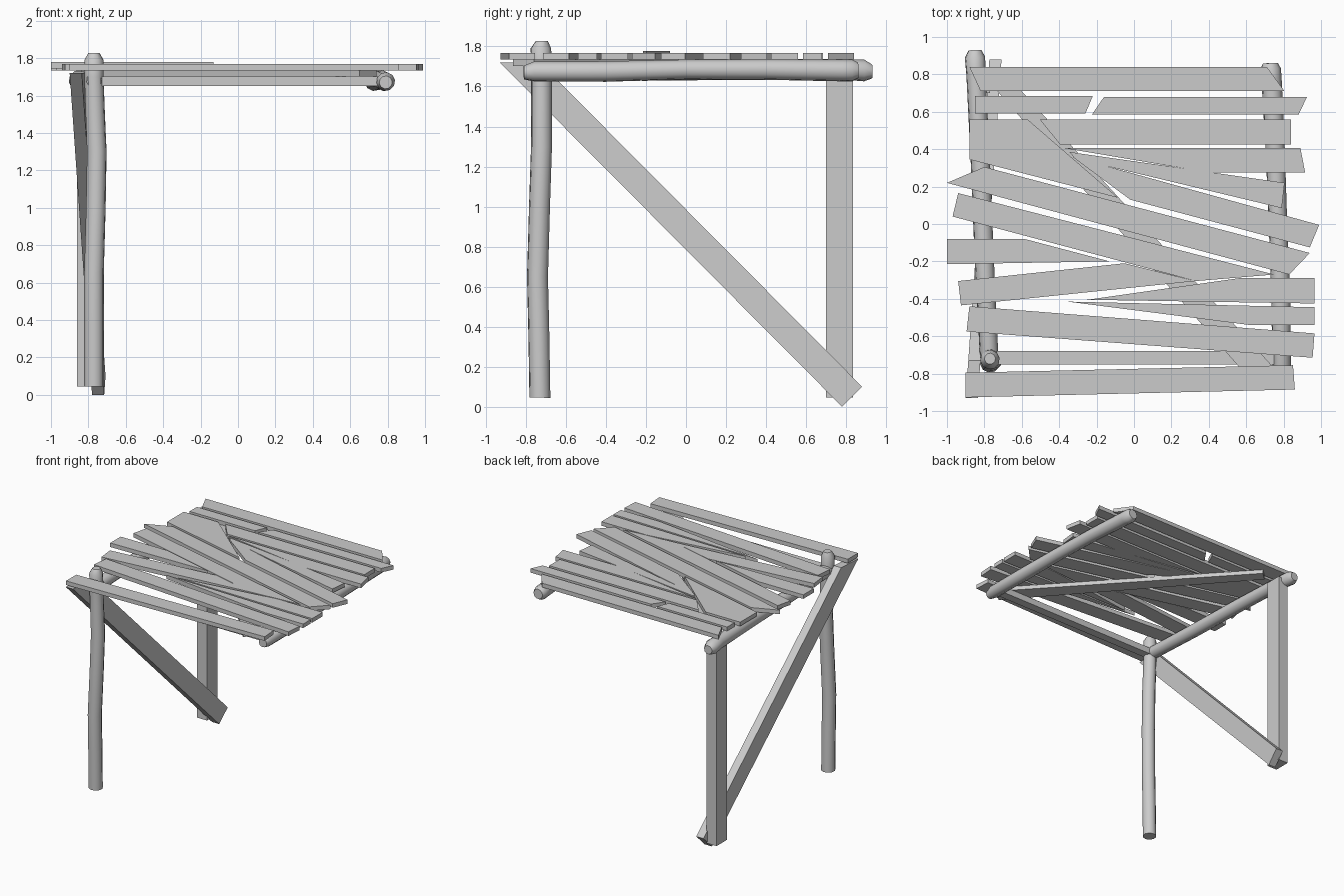
import bpy, bmesh, math
from mathutils import Vector

if "Cube" in bpy.data.objects:
    bpy.data.objects.remove(bpy.data.objects["Cube"])


def finish(name, bm):
    bmesh.ops.recalc_face_normals(bm, faces=bm.faces)
    me = bpy.data.meshes.new(name)
    bm.to_mesh(me)
    bm.free()
    ob = bpy.data.objects.new(name, me)
    bpy.context.collection.objects.link(ob)
    return ob


def prism(name, lower, upper):
    """Solid between two matching outlines."""
    bm = bmesh.new()
    a = [bm.verts.new(p) for p in lower]
    b = [bm.verts.new(p) for p in upper]
    bm.faces.new(a)
    bm.faces.new(b)
    n = len(a)
    for i in range(n):
        j = (i + 1) % n
        bm.faces.new((a[i], a[j], b[j], b[i]))
    return finish(name, bm)


def slab(name, outline, z0, z1):
    return prism(name, [(x, y, z0) for x, y in outline],
                 [(x, y, z1) for x, y in outline])


def log(name, rings, sides=10):
    """Slightly crooked log: rings of (x, y, z, radius)."""
    bm = bmesh.new()
    axis = (Vector(rings[-1][:3]) - Vector(rings[0][:3])).normalized()
    u = axis.orthogonal().normalized()
    w = axis.cross(u)
    loops = []
    for x, y, z, r in rings:
        loops.append([bm.verts.new(Vector((x, y, z)) + r * (
            u * math.cos(math.tau * k / sides) + w * math.sin(math.tau * k / sides)))
            for k in range(sides)])
    for a, b in zip(loops, loops[1:]):
        for k in range(sides):
            j = (k + 1) % sides
            bm.faces.new((a[k], a[j], b[j], b[k]))
    bm.faces.new(loops[0])
    bm.faces.new(loops[-1])
    ob = finish(name, bm)
    bpy.ops.object.select_all(action='DESELECT')
    ob.select_set(True)
    bpy.context.view_layer.objects.active = ob
    bpy.ops.object.shade_smooth_by_angle(angle=math.radians(40))


# Crooked front post
log("front_post", [(-.77, -.73, .045, .053), (-.77, -.735, .35, .053),
                   (-.77, -.742, .65, .053), (-.76, -.732, 1.0, .053),
                   (-.755, -.722, 1.3, .053), (-.765, -.722, 1.55, .052),
                   (-.77, -.722, 1.70, .052), (-.77, -.725, 1.79, .052),
                   (-.77, -.72, 1.828, .03)])

# Side beams under the deck
log("left_beam", [(-.77, -.76, 1.68, .04), (-.775, -.70, 1.68, .05),
                  (-.80, -.2, 1.68, .052), (-.82, .3, 1.685, .052),
                  (-.845, .80, 1.685, .052), (-.85, .89, 1.68, .055),
                  (-.85, .93, 1.675, .035)])
log("right_beam", [(.79, -.81, 1.67, .035), (.79, -.76, 1.675, .05),
                   (.785, -.4, 1.675, .052), (.77, 0, 1.685, .05),
                   (.755, .4, 1.685, .052), (.735, .78, 1.68, .055),
                   (.73, .83, 1.68, .056), (.73, .86, 1.68, .04)])

# Squared rear post
slab("rear_post", [(-.86, .70), (-.77, .70), (-.77, .835), (-.86, .835)], .045, 1.69)

# Slanting brace, twisted from outside the front post to inside the rear post
side = [(-.93, 1.72), (-.73, 1.72), (.88, .10), (.78, 0)]
inner, outer = [], []
for y, z in side:
    x = -.90 + (y + .93) * .07
    outer.append((x, y, z))
    inner.append((x + .065, y, z))
prism("diagonal_brace", outer, inner)

# Front rail and flat diagonal under the planks
slab("front_rail", [(-.75, -.75), (.77, -.75), (.77, -.68), (-.75, -.68)], 1.65, 1.702)
slab("deck_diagonal", [(-.73, .71), (-.66, .775), (.74, -.76), (.65, -.865)], 1.702, 1.735)

# Deck planks
planks = [
    [(-.88, .84), (.71, .84), (.805, .71), (-.82, .71)],
    [(-.85, .685), (-.22, .685), (-.26, .59), (-.85, .59)],
    [(-.16, .68), (.925, .68), (.88, .585), (-.225, .585)],
    [(-.505, .56), (.84, .56), (.84, .425), (-.395, .425)],
    [(-.88, .56), (-.57, .56), (-.085, .14), (-.88, .345)],
    [(-.37, .405), (.89, .405), (.915, .275), (.40, .275)],
    [(-.345, .385), (.805, .22), (.79, .085), (-.315, .35)],
    [(-.33, .36), (.99, -.005), (.94, -.125), (-.02, .13)],
    [(-1, .22), (-.80, .305), (.94, -.155), (.83, -.27)],
    [(-.94, .165), (.75, -.27), (.33, -.305), (-.97, .04)],
    [(-1, -.08), (-.585, -.08), (-.13, -.20), (-1, -.215)],
    [(-.94, -.305), (-.05, -.21), (.33, -.305), (-.925, -.435)],
    [(.56, -.29), (.965, -.29), (.965, -.425), (-.25, -.405)],
    [(-.355, -.415), (.965, -.445), (.965, -.54), (.62, -.54)],
    [(-.88, -.44), (.965, -.585), (.955, -.715), (-.895, -.575)],
    [(-.90, -.795), (.85, -.755), (.86, -.885), (-.90, -.927)],
]
for i, outline in enumerate(planks):
    lift = .01 if i == 10 else 0
    slab(f"deck_plank_{i + 1:02d}", outline, 1.735 + lift, 1.768 + lift)
